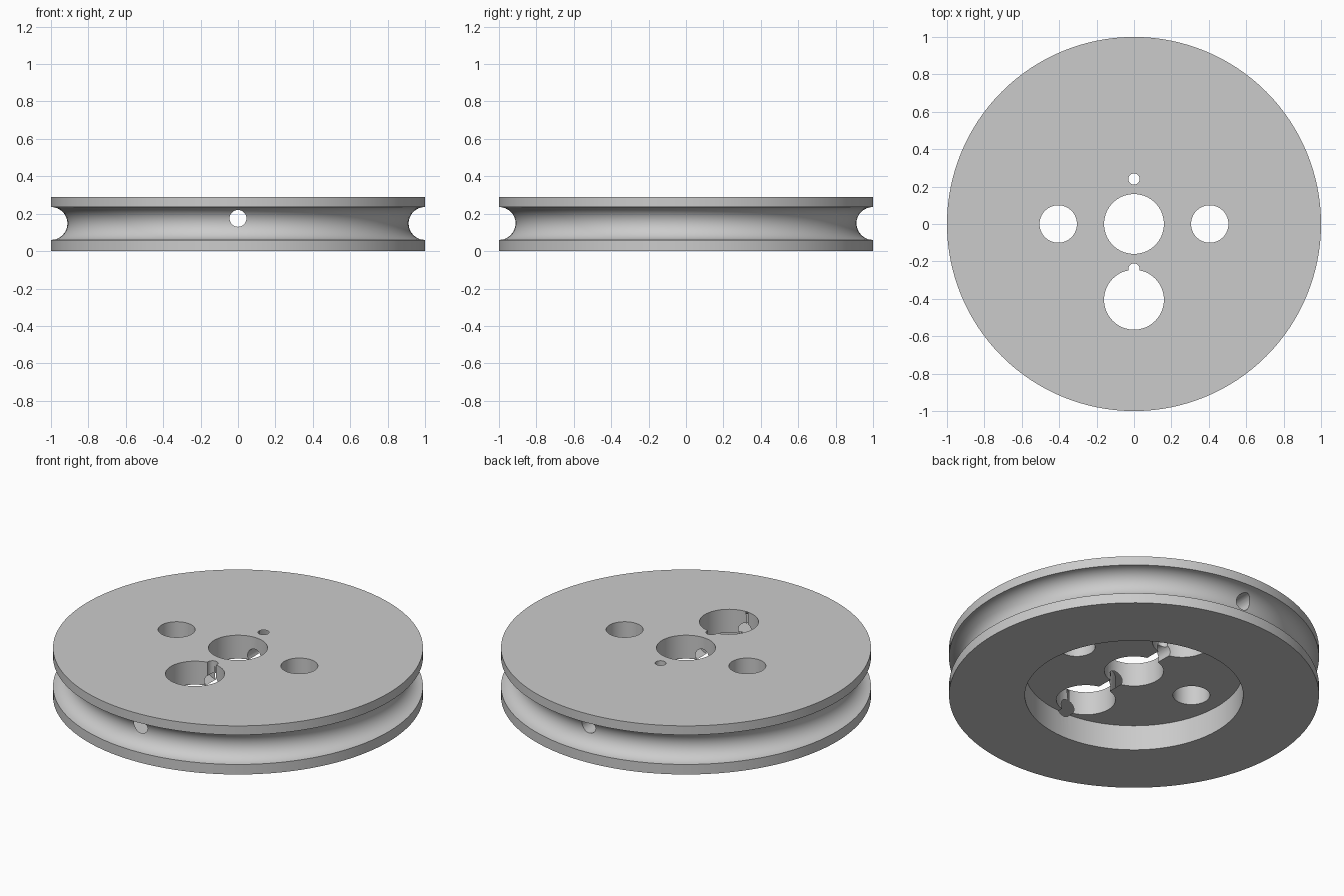
import bpy, math

if "Cube" in bpy.data.objects:
    bpy.data.objects.remove(bpy.data.objects["Cube"])

SEG = 128
HEIGHT = 0.29
GROOVE_Z, GROOVE_R = 0.148, 0.088
RECESS_R, RECESS_Z = 0.59, 0.15

grey = bpy.data.materials.new("light grey")
grey.diffuse_color = (0.6, 0.6, 0.6, 1)
grey.use_nodes = True
grey.node_tree.nodes["Principled BSDF"].inputs["Base Color"].default_value = grey.diffuse_color

# Wheel profile (radius, height): recess under, rope groove round the rim
profile = [(0, RECESS_Z), (RECESS_R, RECESS_Z), (RECESS_R, 0), (1, 0)]
for i in range(17):
    a = -math.pi / 2 + math.pi * i / 16
    profile.append((1 - GROOVE_R * math.cos(a), GROOVE_Z + GROOVE_R * math.sin(a)))
profile += [(1, HEIGHT), (0, HEIGHT)]

# Spin the profile into a closed solid
verts, rings = [], []
for r, z in profile:
    start = len(verts)
    n = 1 if r == 0 else SEG
    for k in range(n):
        t = 2 * math.pi * k / SEG
        verts.append((r * math.cos(t), r * math.sin(t), z))
    rings.append([start + k % n for k in range(SEG)])
faces = [tuple(reversed(rings[1])), tuple(rings[-2])]
for low, high in zip(rings[1:-2], rings[2:-1]):
    for k in range(SEG):
        j = (k + 1) % SEG
        faces.append((low[k], low[j], high[j], high[k]))
# drop the two centre points, the end caps are single faces
verts = verts[1:-1]
faces = [tuple(i - 1 for i in f) for f in faces]
mesh = bpy.data.meshes.new("pulley_wheel")
mesh.from_pydata(verts, [], faces)
wheel = bpy.data.objects.new("pulley_wheel", mesh)
bpy.context.collection.objects.link(wheel)
mesh.materials.append(grey)


def drill(name, radius, location, depth=1.0, rotation=(0, 0, 0), sides=64):
    """Cut a round hole through the wheel."""
    bpy.ops.mesh.primitive_cylinder_add(vertices=sides, radius=radius, depth=depth,
                                        location=location, rotation=rotation)
    cutter = bpy.context.object
    cutter.name = name
    cutter.data.materials.append(grey)
    cutter.hide_render = True
    mod = wheel.modifiers.new(name, 'BOOLEAN')
    mod.operation = 'DIFFERENCE'
    mod.solver = 'EXACT'
    mod.object = cutter
    bpy.context.view_layer.objects.active = wheel
    bpy.ops.object.modifier_apply(modifier=name)
    bpy.data.objects.remove(cutter)


# Axle hole, side holes, keyed holes and their small slots
drill("axle_hole", 0.16, (0, 0, 0.2))
for s in (-1, 1):
    drill("side_hole", 0.1, (s * 0.405, 0, 0.2))
    drill("keyed_hole", 0.16, (0, s * 0.405, 0.2))
    drill("key_slot", 0.03, (0, s * 0.24, 0.2), sides=24)

# Cord hole running straight through from front to back
drill("cord_hole", 0.045, (0, 0, 0.175), 3, (math.pi / 2, 0, 0), 32)

bpy.ops.object.select_all(action='DESELECT')
wheel.select_set(True)
bpy.context.view_layer.objects.active = wheel
bpy.ops.object.shade_smooth_by_angle(angle=math.radians(30))
